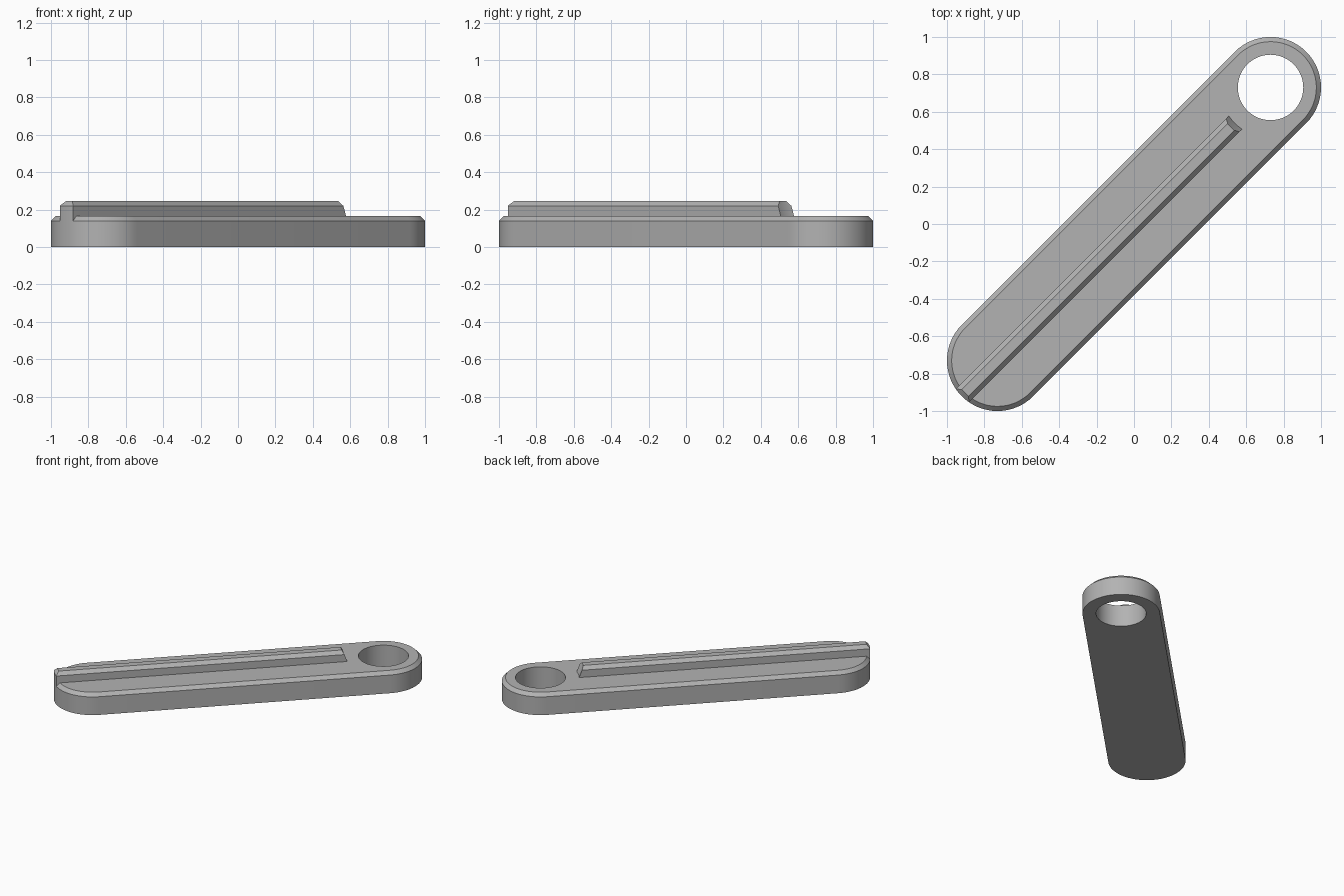
import bpy, bmesh
from math import pi, sin, cos, asin, radians

cube = bpy.data.objects.get("Cube")
if cube:
    bpy.data.objects.remove(cube)

RADIUS, HOLE, CHAMFER = 0.27, 0.175, 0.025
REACH = 0.73 * 2 ** 0.5          # bar centre to each end centre
PLATE_TOP, RIB_TOP, RIB_HALF = 0.165, 0.245, 0.05

grey = bpy.data.materials.new("plain grey")
grey.use_nodes = True
grey.diffuse_color = (0.45, 0.45, 0.45, 1)
grey.node_tree.nodes["Principled BSDF"].inputs["Base Color"].default_value = grey.diffuse_color


def arc(cx, r, a0, a1, n):
    return [(cx + r * cos(a0 + (a1 - a0) * i / n), r * sin(a0 + (a1 - a0) * i / n))
            for i in range(n + 1)]


def stadium(r):
    return arc(REACH, r, -pi / 2, pi / 2, 32) + arc(-REACH, r, pi / 2, 1.5 * pi, 32)


def rib_outline(half, outer, inner):
    # rounded outer end, hollow inner end that follows the hole
    a, b = asin(half / outer), asin(half / inner)
    return arc(-REACH, outer, pi - a, pi + a, 8) + arc(REACH, inner, pi + b, pi - b, 8)


def loft(bm, layers):
    """Stack equal-length outlines and join them with quads; returns the vertex rings."""
    rings = [[bm.verts.new((x, y, z)) for x, y in pts] for z, pts in layers]
    for low, high in zip(rings, rings[1:]):
        for i in range(len(low)):
            j = (i + 1) % len(low)
            bm.faces.new((low[i], low[j], high[j], high[i]))
    return rings


def loop_edges(bm, ring):
    return [bm.edges.get((ring[i - 1], ring[i])) for i in range(len(ring))]


def finish(bm, name):
    bmesh.ops.recalc_face_normals(bm, faces=bm.faces[:])
    mesh = bpy.data.meshes.new(name)
    bm.to_mesh(mesh)
    bm.free()
    mesh.materials.append(grey)
    obj = bpy.data.objects.new(name, mesh)
    bpy.context.collection.objects.link(obj)
    obj.rotation_euler.z = radians(45)
    bpy.ops.object.select_all(action="DESELECT")
    obj.select_set(True)
    bpy.context.view_layer.objects.active = obj
    bpy.ops.object.shade_smooth_by_angle(angle=radians(20))


# Bar with rounded ends, chamfered top rim and a through hole
bm = bmesh.new()
outside = loft(bm, [(0, stadium(RADIUS)), (PLATE_TOP - CHAMFER, stadium(RADIUS)),
                    (PLATE_TOP, stadium(RADIUS - CHAMFER))])
circle = arc(REACH, HOLE, 0, 2 * pi, 64)[:-1]
hole = loft(bm, [(0, circle), (PLATE_TOP, circle)])
for end in (0, -1):
    bmesh.ops.triangle_fill(bm, use_beauty=True,
                            edges=loop_edges(bm, outside[end]) + loop_edges(bm, hole[end]))
finish(bm, "bar")

# Raised rib with chamfered edges and a sloped inner end
bm = bmesh.new()
rings = loft(bm, [
    (PLATE_TOP - CHAMFER, rib_outline(RIB_HALF, RADIUS, RADIUS - 0.01)),
    (PLATE_TOP, rib_outline(RIB_HALF, RADIUS, RADIUS)),
    (RIB_TOP - CHAMFER, rib_outline(RIB_HALF, RADIUS, RADIUS + 0.02)),
    (RIB_TOP, rib_outline(RIB_HALF - CHAMFER, RADIUS - CHAMFER, RADIUS + 0.03))])
for ring in (rings[0], rings[-1]):
    bm.faces.new(ring)
finish(bm, "rib")
